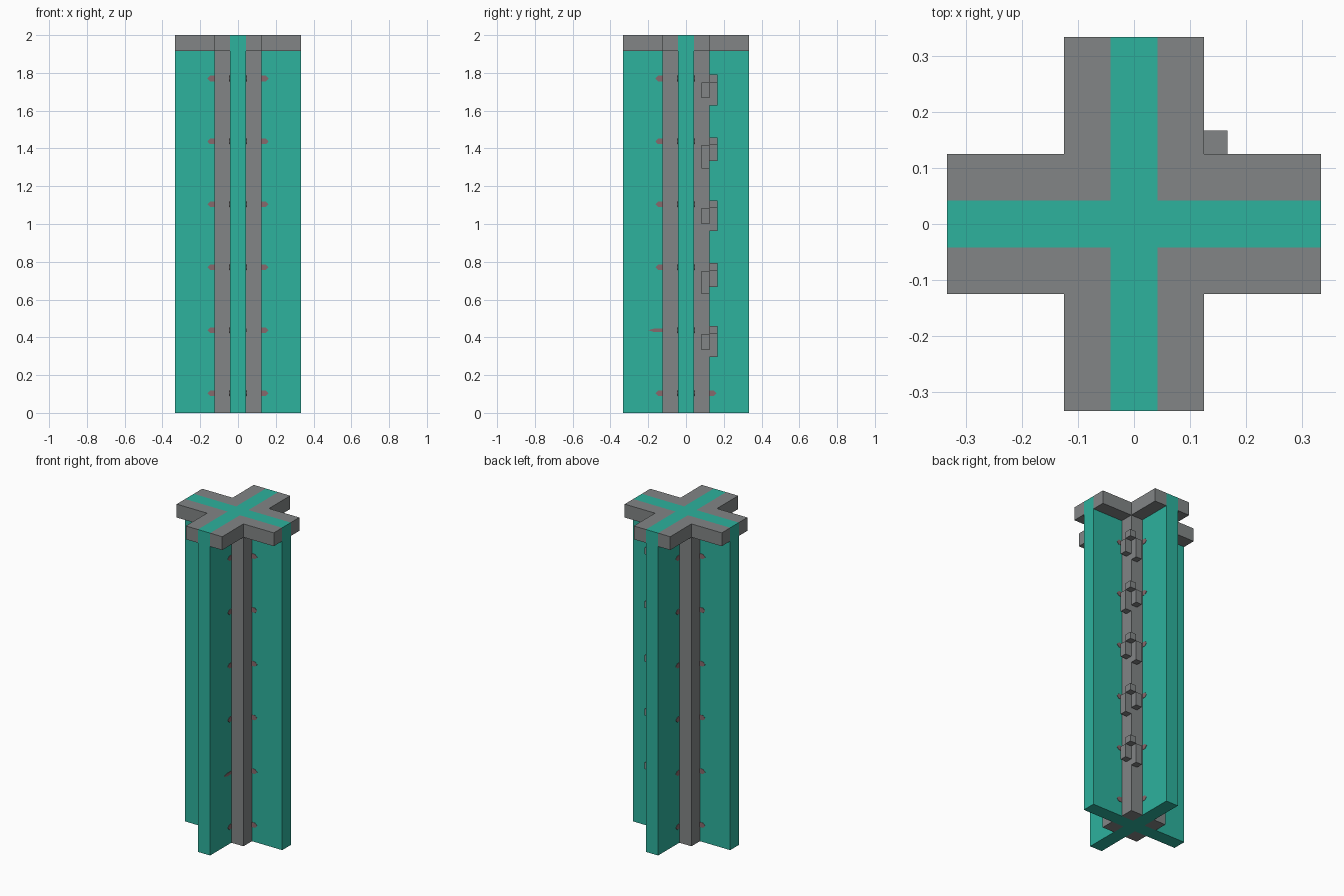
import bpy
import bmesh

cube = bpy.data.objects.get("Cube")
if cube:
    bpy.data.objects.remove(cube, do_unlink=True)


def make_material(name, rgb):
    mat = bpy.data.materials.new(name)
    mat.use_nodes = True
    mat.diffuse_color = (*rgb, 1)
    mat.node_tree.nodes["Principled BSDF"].inputs["Base Color"].default_value = (*rgb, 1)
    return mat


TEAL = make_material("teal", (0.026, 0.445, 0.337))
GREY = make_material("grey", (0.223, 0.235, 0.238))
ROSE = make_material("rose_grey", (0.242, 0.141, 0.150))

ARM = 0.333      # reach of the cross
CORE = 0.125     # half width of the column
FIN = 0.042      # half thickness of the fins
CAP = 1.917      # underside of the cap
STEP = 1 / 3     # vertical spacing of the details
QUADRANTS = [(1, 1), (-1, 1), (-1, -1), (1, -1)]


def finish(name, bm, mat):
    bmesh.ops.recalc_face_normals(bm, faces=bm.faces[:])
    mesh = bpy.data.meshes.new(name)
    bm.to_mesh(mesh)
    bm.free()
    mesh.materials.append(mat)
    obj = bpy.data.objects.new(name, mesh)
    bpy.context.collection.objects.link(obj)
    return obj


def extrude(bm, points, offset):
    """Make a solid from a 3D outline swept along an offset."""
    face = bm.faces.new([bm.verts.new(p) for p in points])
    geom = bmesh.ops.extrude_face_region(bm, geom=[face])["geom"]
    verts = [v for v in geom if isinstance(v, bmesh.types.BMVert)]
    bmesh.ops.translate(bm, verts=verts, vec=offset)


def prism(bm, outline, z0, z1):
    extrude(bm, [(x, y, z0) for x, y in outline], (0, 0, z1 - z0))


def rect(x0, x1, y0, y1):
    return [(x0, y0), (x1, y0), (x1, y1), (x0, y1)]


# Crossed fins, full height
cross = []
for i, (sx, sy) in enumerate(QUADRANTS):
    corner = [(sx * ARM, sy * FIN), (sx * FIN, sy * FIN), (sx * FIN, sy * ARM)]
    cross += corner if i % 2 == 0 else corner[::-1]
bm = bmesh.new()
prism(bm, cross, 0, 2)
finish("crossed_fins", bm, TEAL)

# Column corners and L-shaped cap pieces, one per quadrant
column, cap = bmesh.new(), bmesh.new()
ell = [(FIN, FIN), (ARM, FIN), (ARM, CORE), (CORE, CORE), (CORE, ARM), (FIN, ARM)]
for sx, sy in QUADRANTS:
    prism(column, [(sx * x, sy * y) for x, y in rect(FIN, CORE, FIN, CORE)], 0, CAP)
    prism(cap, [(sx * x, sy * y) for x, y in ell], CAP, 2)
finish("column_corners", column, GREY)
finish("cap", cap, GREY)

# Brackets on the back left corner: a corner block with two hanging legs
# whose lengths swap on each level
B0, B1 = CORE - FIN, CORE + FIN
for level in range(5):
    top = 0.417 + level * STEP
    leg_x, leg_y = (0.083, 0.122) if level % 2 == 0 else (0.122, 0.083)
    bm = bmesh.new()
    prism(bm, rect(CORE, B1, CORE, B1), top, top + 0.042)
    prism(bm, rect(CORE, B1, B0, CORE), top - leg_x, top)
    prism(bm, rect(B0, CORE, CORE, B1), top - leg_y, top)
    # The longer outer edge of the corner block carries the back leg
    finish(f"bracket_{level + 1}", bm, GREY)

# Small pointed marks on both fins beside the column
marks = bmesh.new()
for level in range(6):
    z = 0.104 + level * STEP
    for sx, sy in QUADRANTS:
        for along_x in (True, False):
            wide = level == 1 and (sx, sy) == (1, -1) and not along_x
            length, h = (0.075, 0.009) if wide else (0.037, 0.015)
            shape = [(CORE, z - h), (CORE + length * 0.6, z - h), (CORE + length, z),
                     (CORE + length * 0.6, z + h), (CORE, z + h)]
            if along_x:
                extrude(marks, [(sx * a, sy * FIN, b) for a, b in shape], (0, sy * 0.002, 0))
            else:
                extrude(marks, [(sx * FIN, sy * a, b) for a, b in shape], (sx * 0.002, 0, 0))
finish("fin_marks", marks, ROSE)
